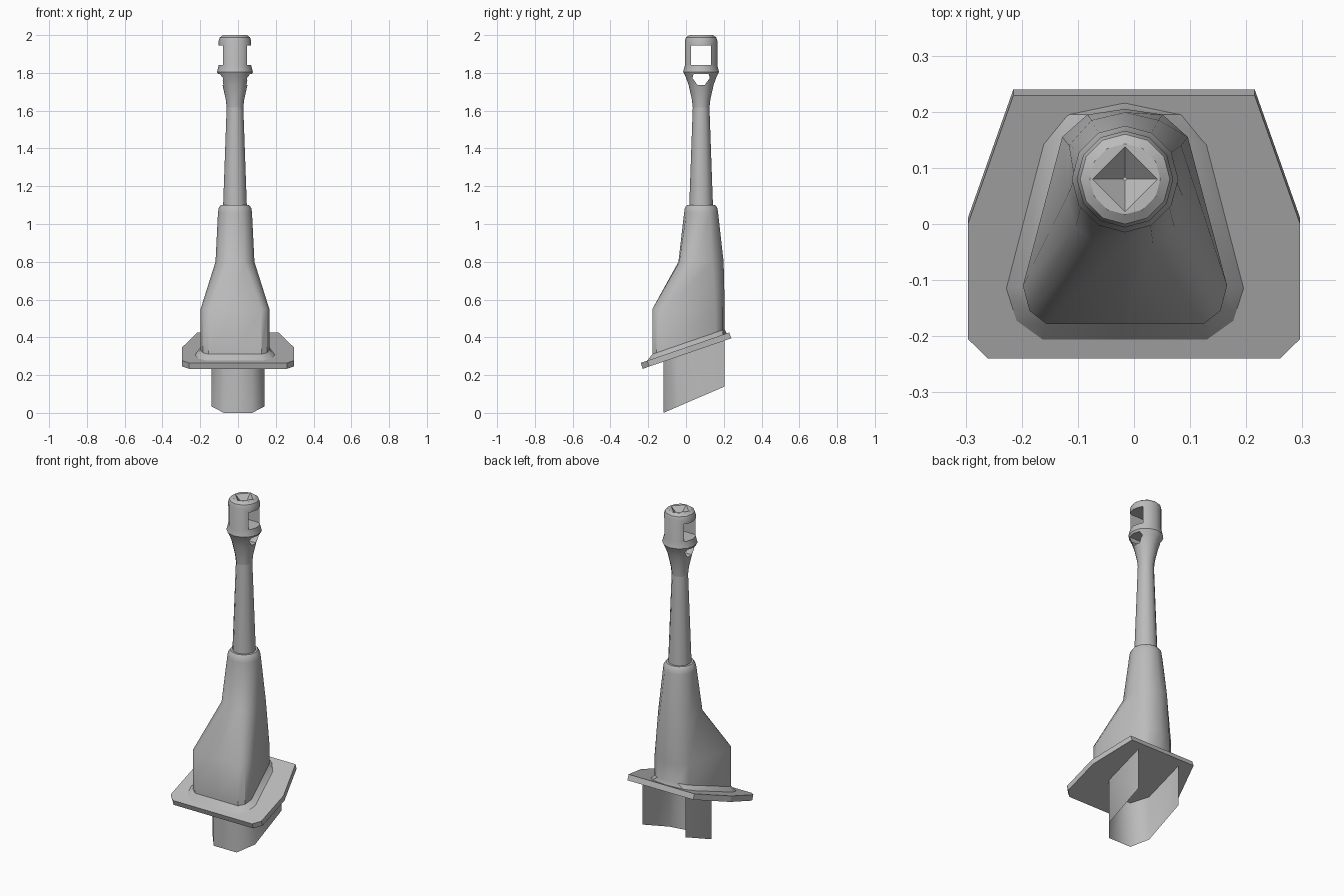
import bpy
import bmesh
from math import sin, cos, pi

cube = bpy.data.objects.get("Cube")
if cube:
    bpy.data.objects.remove(cube)

AX, AY = -0.016, 0.08      # barrel axis
SIDES = 12

grey = bpy.data.materials.new("gunmetal_grey")
grey.use_nodes = True
COLOUR = (0.5, 0.5, 0.5, 1)
grey.diffuse_color = COLOUR
grey.node_tree.nodes["Principled BSDF"].inputs["Base Color"].default_value = COLOUR


def make(name, bm, angle=0.6, recalc=True):
    if recalc:
        bmesh.ops.recalc_face_normals(bm, faces=bm.faces)
    mesh = bpy.data.meshes.new(name)
    bm.to_mesh(mesh)
    bm.free()
    mesh.materials.append(grey)
    ob = bpy.data.objects.new(name, mesh)
    bpy.context.collection.objects.link(ob)
    bpy.ops.object.select_all(action='DESELECT')
    ob.select_set(True)
    bpy.context.view_layer.objects.active = ob
    if angle:
        bpy.ops.object.shade_smooth_by_angle(angle=angle)
    return ob


def loft(rings, cap_start=True, cap_end=True, closed=True):
    """Bridge rings of equal point count into one surface."""
    bm = bmesh.new()
    vs = [[bm.verts.new(p) for p in ring] for ring in rings]
    n = len(vs[0])
    for a, b in zip(vs, vs[1:]):
        for i in range(n if closed else n - 1):
            j = (i + 1) % n
            bm.faces.new((a[i], a[j], b[j], b[i]))
    if cap_start:
        bm.faces.new(vs[0][::-1])
    if cap_end:
        bm.faces.new(vs[-1])
    return bm


def circle(r, z):
    return [(AX + r * sin(2 * pi * i / SIDES), AY - r * cos(2 * pi * i / SIDES), z)
            for i in range(SIDES)]


def mirrored(half):
    """Half outline from front centre to back centre, mirrored across x."""
    return half + [(-x, y) for x, y in half[-2:0:-1]]


def plate_z(y):
    return 0.347 + 0.344 * y


def cut(ob, cutter):
    mod = ob.modifiers.new("cut", 'BOOLEAN')
    mod.operation = 'DIFFERENCE'
    mod.solver = 'EXACT'
    mod.object = cutter
    bpy.context.view_layer.objects.active = ob
    bpy.ops.object.modifier_apply(modifier=mod.name)
    bpy.data.objects.remove(cutter)


def side_prism(outline):
    """Prism along x from a (y, z) outline."""
    return make("cutter", loft([[(AX + s, AY + y, z) for y, z in outline]
                                for s in (-0.3, 0.3)]), 0)


# Sloped mounting plate
half = [(0.26, -0.24), (0.296, -0.205), (0.296, 0.0), (0.215, 0.229)]
outline = half + [(-x, y) for x, y in half[::-1]]
make("mounting_plate", loft([
    [(x, y + 0.011, plate_z(y) - 0.031) for x, y in outline],
    [(x, y, plate_z(y)) for x, y in outline]]), 0)

# Mantlet with flared foot on the plate
foot = mirrored([(0, -0.21), (0.148, -0.21), (0.197, -0.175), (0.216, -0.115),
                 (0.15, 0.14), (0.105, 0.195), (0, 0.217)])
base = mirrored([(0, -0.178), (0.14, -0.178), (0.17, -0.155), (0.182, -0.11),
                 (0.112, 0.155), (0.067, 0.195), (0, 0.205)])
waist = mirrored([(0, -0.04), (0.05, -0.035), (0.088, -0.005), (0.103, 0.05),
                  (0.1, 0.14), (0.06, 0.185), (0, 0.199)])


def section(pts, height):
    return [(AX + x, y, height(y)) for x, y in pts]


make("mantlet", loft([
    section(foot, lambda y: plate_z(y) - 0.004),
    section(base, lambda y: plate_z(y) + 0.025),
    section(base, lambda y: 0.55),
    section(waist, lambda y: 0.8),
    circle(0.09, 1.06), circle(0.086, 1.085), circle(0.075, 1.1)]))

# Barrel tube
make("barrel", loft([circle(0.063, 1.09), circle(0.044, 1.62)]))

# Muzzle brake with side ports
profile = [(0.044, 1.615), (0.049, 1.66), (0.066, 1.735), (0.08, 1.775), (0.095, 1.805),
           (0.086, 1.84), (0.086, 1.97), (0.08, 1.988), (0.063, 2.0)]
brake = make("muzzle_brake", loft([circle(r, z) for r, z in profile]))
cut(brake, side_prism([(-0.053, 1.843), (0.053, 1.843), (0.053, 1.945), (-0.053, 1.945)]))
cut(brake, side_prism([(-0.02, 1.737), (0.02, 1.737), (0.046, 1.773),
                       (0.04, 1.793), (-0.04, 1.793), (-0.046, 1.773)]))

# Bore recess in the muzzle
bm = bmesh.new()
bmesh.ops.create_cone(bm, cap_ends=True, segments=4, radius1=0.004, radius2=0.059, depth=0.05)
bmesh.ops.translate(bm, verts=bm.verts, vec=(AX, AY, 1.976))
cut(brake, make("bore_cutter", bm, 0))
brake.select_set(True)
bpy.context.view_layer.objects.active = brake
bpy.ops.object.shade_smooth_by_angle(angle=0.6)

# Open-backed skirt under the plate
half = [(0.14, 0.205), (0.14, -0.04), (0.075, -0.12)]
path = half + [(-x, y) for x, y in half[::-1]]
make("lower_skirt", loft([
    [(x, y, 0.43 * (y + 0.12)) for x, y in path],
    [(x, y, plate_z(y) - 0.02) for x, y in path]], False, False, False), 0.9, False)
